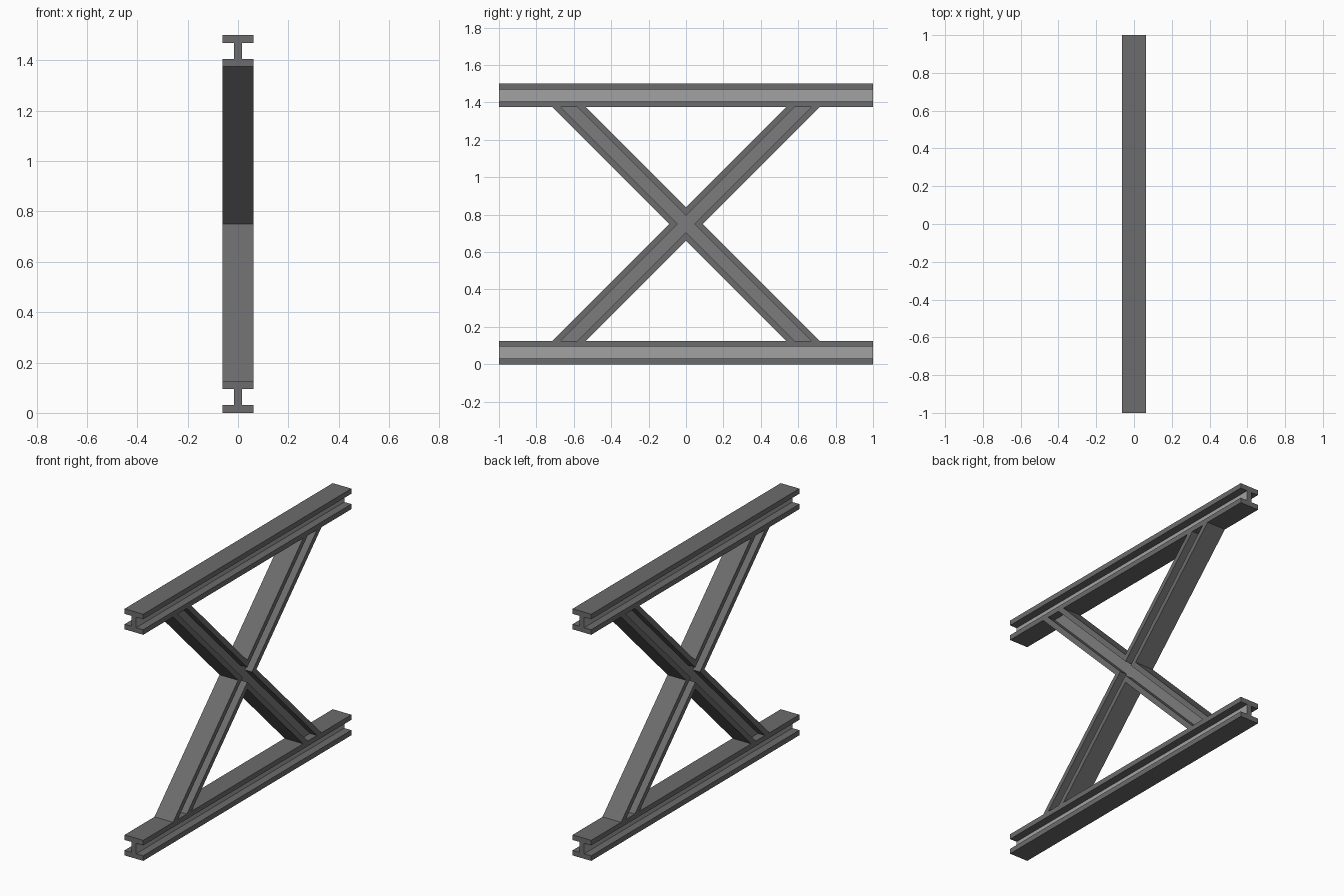
import bpy, bmesh
from mathutils import Vector

if "Cube" in bpy.data.objects:
    bpy.data.objects.remove(bpy.data.objects["Cube"])

S = 0.0625      # half of the section width and depth
T = 0.031       # flange thickness
W = 0.0155      # half web thickness
I = S - T
MID = 0.75      # height of the crossing

# I-section outline: (across, depth)
half = [(S, -S), (S, -I), (W, -I), (W, I), (S, I), (S, S)]
PROFILE = half + [(-x, d) for x, d in reversed(half)]
WEB_EDGES = (2, 8)


def grey(name, v):
    m = bpy.data.materials.new(name)
    m.diffuse_color = (v, v, v, 1)
    m.use_nodes = True
    m.node_tree.nodes["Principled BSDF"].inputs["Base Color"].default_value = m.diffuse_color
    return m


steel = grey("dark_steel", 0.15)
chord_web = grey("chord_web_steel", 0.36)
brace_web = grey("brace_web_steel", 0.2)


def i_beam(name, start, end, loc, web, cuts=()):
    """I-section swept from start to end in the YZ plane, trimmed by planes."""
    bm = bmesh.new()
    a, b = Vector(start), Vector(end)
    depth = Vector((1, 0, 0)).cross((b - a).normalized())
    rings = [[bm.verts.new(p + Vector((x, 0, 0)) + depth * d) for x, d in PROFILE]
             for p in (a, b)]
    n = len(PROFILE)
    for i in range(n):
        j = (i + 1) % n
        f = bm.faces.new((rings[0][i], rings[0][j], rings[1][j], rings[1][i]))
        f.material_index = int(i in WEB_EDGES)
    for r in rings:
        bm.faces.new(r)
    bmesh.ops.recalc_face_normals(bm, faces=bm.faces)
    for co, no in cuts:
        bmesh.ops.bisect_plane(bm, geom=bm.verts[:] + bm.edges[:] + bm.faces[:],
                               plane_co=co, plane_no=no, clear_outer=True)
    me = bpy.data.meshes.new(name)
    bm.to_mesh(me)
    bm.free()
    me.materials.append(steel)
    me.materials.append(web)
    ob = bpy.data.objects.new(name, me)
    ob.location = loc
    bpy.context.collection.objects.link(ob)
    return ob


# Horizontal chords
i_beam("bottom_beam", (0, -1, 0), (0, 1, 0), (0, 0, S), chord_web)
i_beam("top_beam", (0, -1, 0), (0, 1, 0), (0, 0, 2 * MID - S), chord_web)

# Cross bracing: one mitred arm mirrored into four quadrants
reach = MID - 2 * S
brace = i_beam("cross_brace", (0, -0.3, -0.3), (0, 1, 1), (0, 0, MID), brace_web,
               cuts=[((0, 0, 0), (0, -1, 0)),
                     ((0, 0, 0), (0, 0, -1)),
                     ((0, 0, reach), (0, 0, 1))])
mirror = brace.modifiers.new("quadrants", 'MIRROR')
mirror.use_axis = (False, True, True)
mirror.merge_threshold = 0.0005
